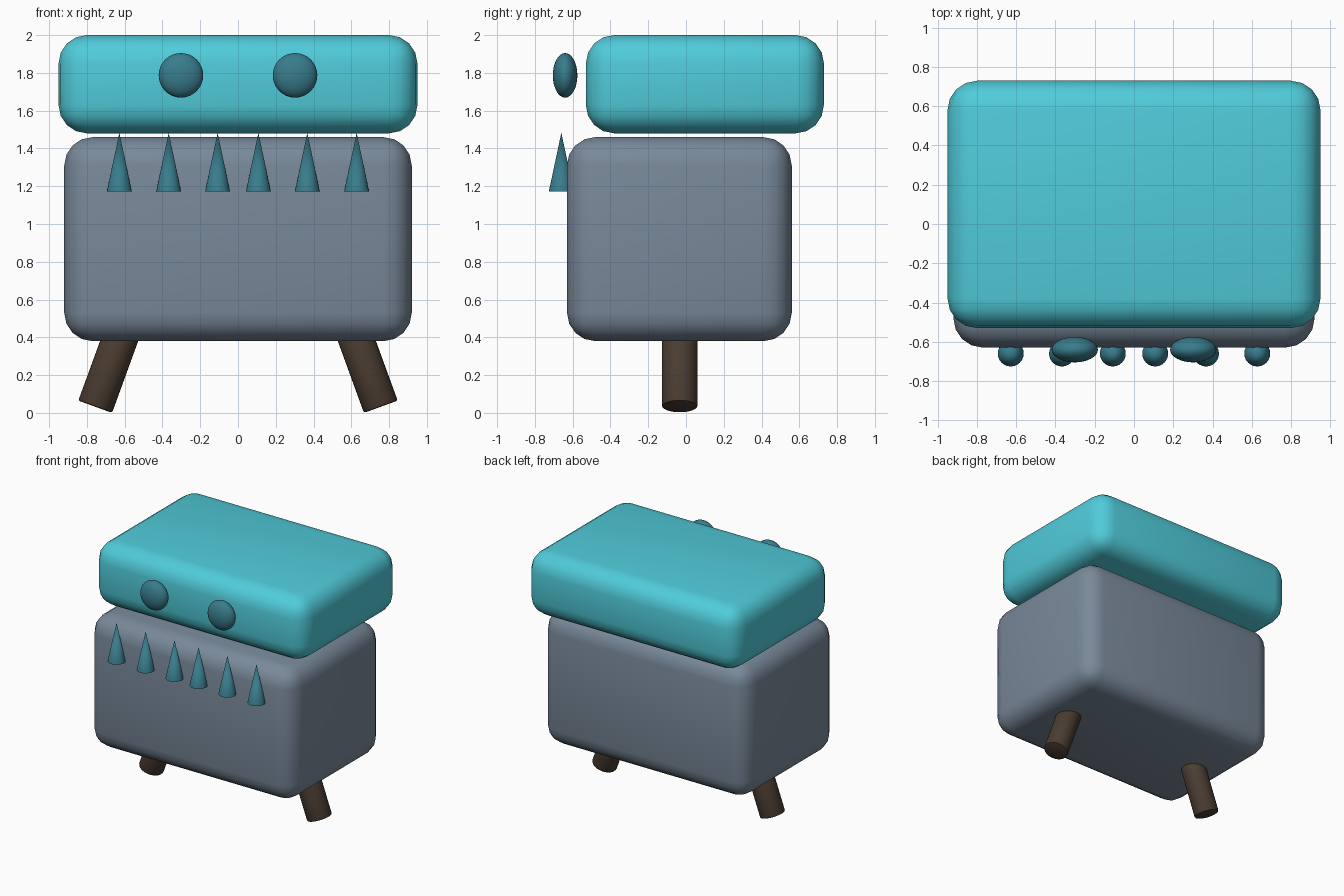
import bpy
from math import radians, sin, cos

if "Cube" in bpy.data.objects:
    bpy.data.objects.remove(bpy.data.objects["Cube"])


def material(name, rgb):
    m = bpy.data.materials.new(name)
    m.diffuse_color = (*rgb, 1)
    m.use_nodes = True
    m.node_tree.nodes["Principled BSDF"].inputs["Base Color"].default_value = m.diffuse_color
    return m


CYAN = material("cyan", (0.08, 0.60, 0.70))
TEAL = material("teal", (0.04, 0.20, 0.26))
SLATE = material("slate", (0.19, 0.25, 0.32))
BROWN = material("brown", (0.07, 0.045, 0.03))


def finish(name, mat, bevel=0, segments=4):
    ob = bpy.context.object
    ob.name = name
    ob.data.materials.append(mat)
    bpy.ops.object.transform_apply(location=False, rotation=False, scale=True)
    if bevel:
        mod = ob.modifiers.new("Bevel", 'BEVEL')
        mod.width = bevel
        mod.segments = segments
        mod.limit_method = 'ANGLE'
        bpy.ops.object.modifier_apply(modifier="Bevel")
    bpy.ops.object.shade_smooth_by_angle(angle=radians(40))
    return ob


def rounded_box(name, lo, hi, bevel, mat):
    bpy.ops.mesh.primitive_cube_add(
        size=1, location=[(a + b) / 2 for a, b in zip(lo, hi)])
    bpy.context.object.scale = [b - a for a, b in zip(lo, hi)]
    finish(name, mat, bevel)


# Body and floating head slab
rounded_box("body", (-0.92, -0.63, 0.38), (0.92, 0.56, 1.46), 0.15, SLATE)
rounded_box("head", (-0.95, -0.53, 1.48), (0.95, 0.73, 2.0), 0.15, CYAN)

for side, s in (("left", -1), ("right", 1)):
    # Flattened eyes floating in front of the head
    bpy.ops.mesh.primitive_uv_sphere_add(
        segments=32, ring_count=16, radius=1, location=(s * 0.302, -0.64, 1.787))
    bpy.context.object.scale = (0.118, 0.065, 0.118)
    finish(side + "_eye", TEAL)

    # Splayed legs, tilted outwards at the foot
    tilt, r, length = radians(20), 0.095, 0.46
    bpy.ops.mesh.primitive_cylinder_add(
        vertices=32, radius=r, depth=length, rotation=(0, -s * tilt, 0),
        location=(s * (0.756 - sin(tilt) * length / 2), -0.033,
                  r * sin(tilt) + cos(tilt) * length / 2))
    finish(side + "_leg", BROWN, 0.01, 2)

    # Row of upward-pointing teeth
    for i, x in enumerate((0.108, 0.367, 0.628)):
        bpy.ops.mesh.primitive_cone_add(
            vertices=24, radius1=0.066, radius2=0, depth=0.31,
            location=(s * x, -0.66, 1.328))
        finish(f"{side}_tooth_{i + 1}", TEAL)
